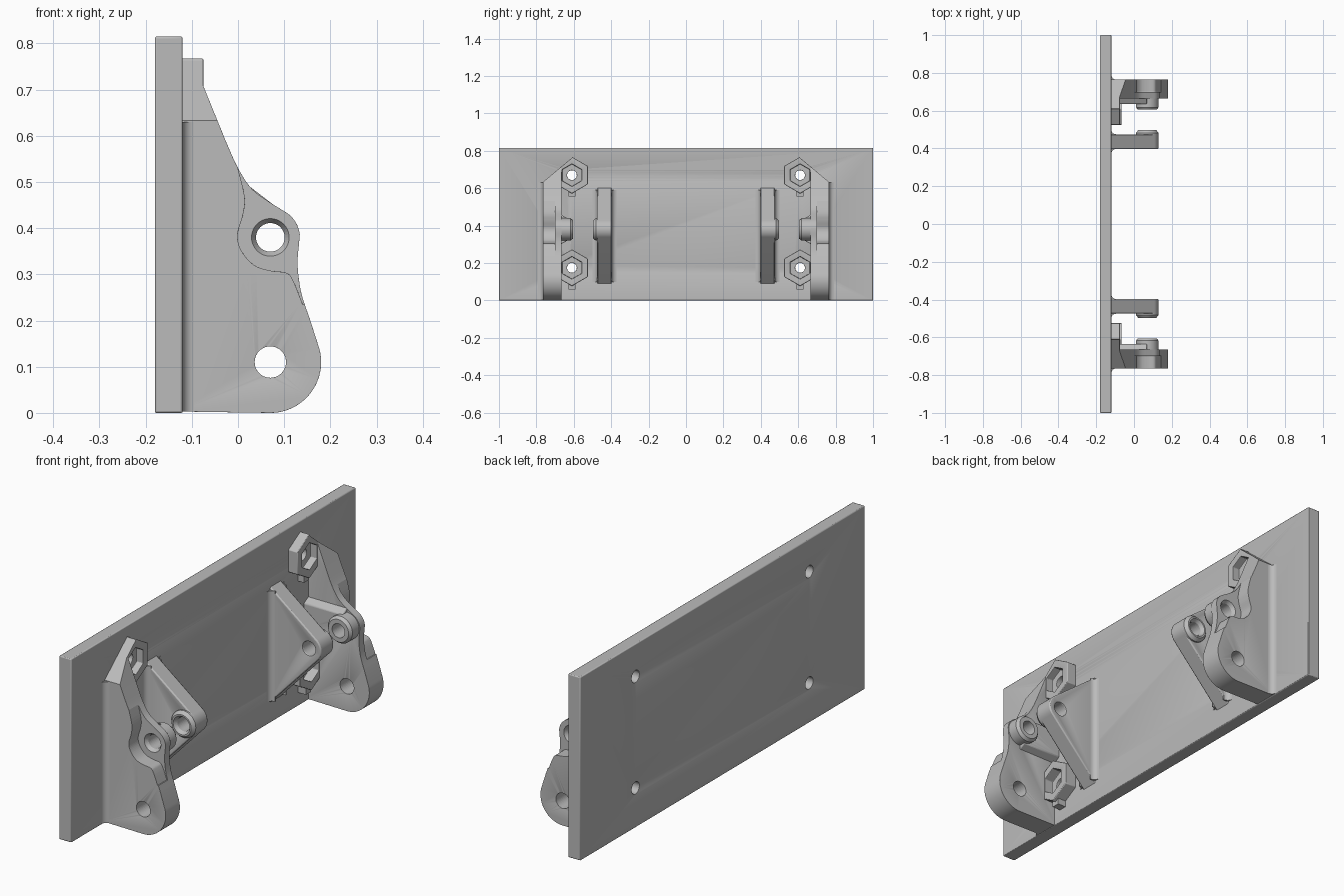
import bpy, bmesh
from math import sin, cos, radians, pi
from mathutils import Vector

if "Cube" in bpy.data.objects:
    bpy.data.objects.remove(bpy.data.objects["Cube"], do_unlink=True)

GREY = (0.5, 0.5, 0.5, 1)
grey = bpy.data.materials.new("plain grey")
grey.use_nodes = True
grey.diffuse_color = GREY
grey.node_tree.nodes["Principled BSDF"].inputs["Base Color"].default_value = GREY

PIVOT, LOWER = (0.07, 0.38), (0.07, 0.11)
BOLT_Y, BOLT_Z = 0.61, (0.175, 0.67)
WALL = -0.12


def arc(c, r, a0, a1, n=24):
    return [(c[0] + r * cos(radians(a0 + (a1 - a0) * i / n)),
             c[1] + r * sin(radians(a0 + (a1 - a0) * i / n))) for i in range(n + 1)]


def ring(c, r, n=40, turn=0):
    return arc(c, r, turn, turn + 360, n)[:-1]


def spline(pts, n=6):
    """Smooth curve through the points."""
    p = [Vector(q) for q in [pts[0]] + pts + [pts[-1]]]
    out = []
    for a, b, c, d in zip(p, p[1:], p[2:], p[3:]):
        for i in range(n):
            t = i / n
            q = b + (c - a) * (t / 2) + (2 * a - 5 * b + 4 * c - d) * (t * t / 2) \
                + (3 * b - a - 3 * c + d) * (t ** 3 / 2)
            out.append(tuple(q))
    return out + [pts[-1]]


def loft(name, axis, sections):
    """Solid through outlines placed at positions along an axis."""
    place = {"x": lambda u, v, w: (w, u, v), "y": lambda u, v, w: (u, w, v),
             "z": lambda u, v, w: (u, v, w)}[axis]
    bm = bmesh.new()
    rows = [[bm.verts.new(place(u, v, w)) for u, v in pts] for w, pts in sections]
    n = len(rows[0])
    bm.faces.new(rows[0])
    bm.faces.new(rows[-1])
    for a, b in zip(rows, rows[1:]):
        for i in range(n):
            bm.faces.new((a[i], a[(i + 1) % n], b[(i + 1) % n], b[i]))
    bmesh.ops.recalc_face_normals(bm, faces=bm.faces)
    me = bpy.data.meshes.new(name)
    bm.to_mesh(me)
    bm.free()
    me.materials.append(grey)
    ob = bpy.data.objects.new(name, me)
    bpy.context.collection.objects.link(ob)
    return ob


def prism(name, axis, pts, a, b):
    return loft(name, axis, [(a, pts), (b, pts)])


def mirror(ob):
    m = ob.modifiers.new("mirror", "MIRROR")
    m.use_axis = (False, True, False)
    return ob


def cutter(ob):
    ob.hide_render = True
    ob.hide_set(True)
    return ob


def finish(ob, cuts=(), bevel=0.0, both=True):
    for c in cuts:
        m = ob.modifiers.new("cut", "BOOLEAN")
        m.object, m.operation, m.solver = c, "DIFFERENCE", "EXACT"
    if bevel:
        m = ob.modifiers.new("bevel", "BEVEL")
        m.width, m.segments, m.limit_method = bevel, 2, "ANGLE"
        m.angle_limit = radians(40)
    if both:
        mirror(ob)
    bpy.ops.object.select_all(action="DESELECT")
    ob.select_set(True)
    bpy.context.view_layer.objects.active = ob
    bpy.ops.object.shade_smooth_by_angle(angle=radians(35))


# Hole cutters
pivot_hole = cutter(prism("pivot_hole_cutter", "y", ring(PIVOT, 0.031), 0.3, 0.9))
lower_hole = cutter(prism("lower_hole_cutter", "y", ring(LOWER, 0.034), 0.6, 0.9))


def countersink(name, y0, y1):
    return cutter(loft(name, "y", [(y0, ring(PIVOT, 0.028)), (y1, ring(PIVOT, 0.042))]))


sink_outer = countersink("outer_countersink_cutter", 0.68, 0.702)
sink_inner = countersink("inner_countersink_cutter", 0.477, 0.499)

# Back plate with four bolt holes
bolt_holes = []
for z in BOLT_Z:
    hole = mirror(prism("bolt_hole_cutter", "x", ring((BOLT_Y, z), 0.026), -0.3, 0.2))
    bolt_holes.append(cutter(hole))
plate = prism("back_plate", "x", [(-1, 0), (1, 0), (1, 0.815), (-1, 0.815)], -0.18, WALL)
finish(plate, bolt_holes, 0.004, both=False)

# Outer bracket: full outline with a recess around the pivot and a sloped top
outline = [(WALL - 0.01, 0.003)] + arc(LOWER, 0.11, -90, 15) \
    + spline([(0.155, 0.205), (0.137, 0.26), (0.129, 0.32), (0.132, 0.365)]) \
    + arc(PIVOT, 0.064, 5, 55, 8) \
    + spline([(0.07, 0.455), (0.03, 0.485), (0, 0.53), (-0.025, 0.585)]) \
    + [(-0.08, 0.72), (-0.08, 0.762), (WALL - 0.01, 0.762)]
recess = spline([(-0.003, 0.54), (0.014, 0.47), (0.011, 0.43), (-0.001, 0.385), (0.008, 0.35),
                 (0.035, 0.32), (0.07, 0.308), (0.105, 0.303), (0.12, 0.285), (0.14, 0.235)]) \
    + [(0.3, 0.235), (0.3, 0.54)]
recess = cutter(prism("recess_cutter", "y", recess, 0.70, 0.85))
slope = [(0.61, 0.763), (0.61, 0.9), (0.9, 0.9), (0.9, 0.52)]
slope = cutter(prism("slope_cutter", "x", slope, WALL - 0.05, 0.3))
body = prism("outer_bracket", "y", outline, 0.665, 0.765)
finish(body, [recess, slope, lower_hole, pivot_hole, sink_outer], 0.006)

# Pivot boss and the rib that ties it to the plate
boss = loft("outer_pivot_boss", "y", [(0.605, ring(PIVOT, 0.05)), (0.618, ring(PIVOT, 0.06)),
                                      (0.699, ring(PIVOT, 0.06))])
finish(boss, [pivot_hole, sink_outer])
rib_shape = [(WALL - 0.01, 0.32), (0.07, 0.32), (0.07, 0.44), (WALL - 0.01, 0.44)]
rib = loft("boss_rib", "y", [(0.635, rib_shape),
                             (0.67, [(x, z + (0.02 if z > 0.4 else -0.02)) for x, z in rib_shape])])
finish(rib, [pivot_hole], 0.006)

# Inner bracket: triangular arm with a rounded tip and raised boss
arm = [(WALL - 0.01, 0.61), (WALL - 0.01, 0.08)] + arc(PIVOT, 0.06, -43, 53)
finish(prism("inner_bracket", "y", arm, 0.397, 0.475), [pivot_hole], 0.005)
boss = loft("inner_pivot_boss", "y", [(0.42, ring(PIVOT, 0.06)), (0.482, ring(PIVOT, 0.06)),
                                      (0.497, ring(PIVOT, 0.048))])
finish(boss, [pivot_hole, sink_inner])


# Concave fillets where brackets meet the plate
def fillet(name, y, side, z0, z1, r=0.025):
    curve = [(WALL + r - r * sin(t * pi / 12), y + side * (r - r * cos(t * pi / 12)))
             for t in range(7)]
    corner = [(WALL - 0.005, y + side * r), (WALL - 0.005, y - side * 0.004),
              (WALL + r, y - side * 0.004)]
    finish(prism(name, "z", curve + corner, z0, z1))


fillet("outer_bracket_fillet", 0.765, 1, 0.003, 0.63)
fillet("inner_bracket_outer_fillet", 0.475, 1, 0.1, 0.59)
fillet("inner_bracket_inner_fillet", 0.397, -1, 0.1, 0.59)

# Hexagonal nut holders with a small tab below each
for name, z, front, cuts in (("lower", BOLT_Z[0], -0.065, [bolt_holes[0]]),
                             ("upper", BOLT_Z[1], -0.075, [bolt_holes[1], slope])):
    pocket = prism(name + "_pocket_cutter", "x", ring((BOLT_Y, z), 0.06, 6, 30), -0.108, 0.1)
    cutter(pocket)
    holder = prism(name + "_nut_holder", "x", ring((BOLT_Y, z), 0.098, 6, 30), WALL - 0.01, front)
    finish(holder, [pocket] + cuts, 0.003)
    tab = [(BOLT_Y - 0.018, z - 0.115), (BOLT_Y + 0.018, z - 0.115),
           (BOLT_Y + 0.018, z - 0.08), (BOLT_Y - 0.018, z - 0.08)]
    finish(prism(name + "_nut_tab", "x", tab, WALL - 0.01, front - 0.015))
